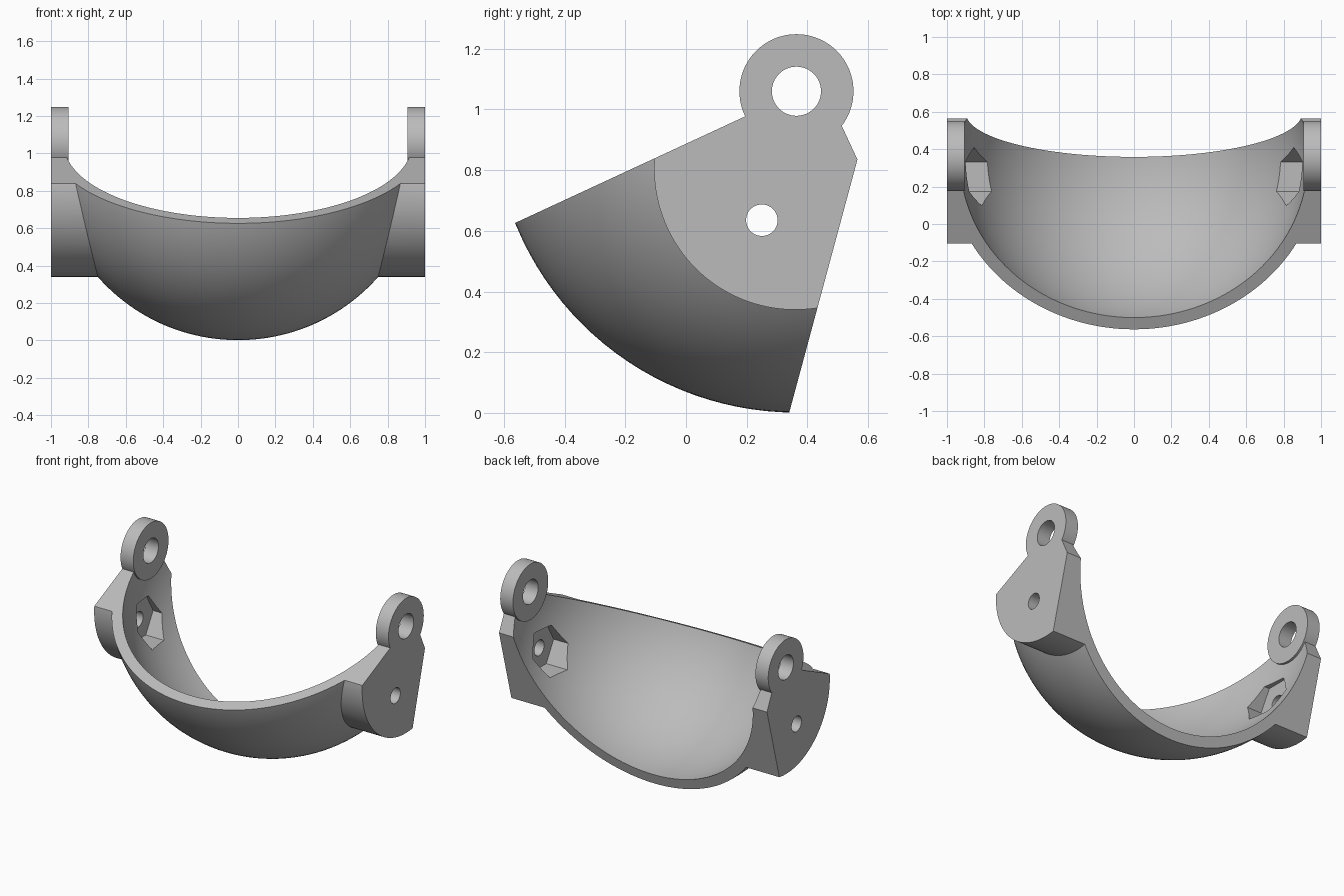
import bpy
import math
from mathutils import Vector

cube = bpy.data.objects.get("Cube")
if cube:
    bpy.data.objects.remove(cube, do_unlink=True)

grey = bpy.data.materials.new("plain grey")
grey.use_nodes = True
grey.diffuse_color = (0.5, 0.5, 0.5, 1)
grey.node_tree.nodes["Principled BSDF"].inputs["Base Color"].default_value = (0.5, 0.5, 0.5, 1)

CENTER = (0, 0.363, 1.0)


def finish(name):
    ob = bpy.context.object
    ob.name = name
    ob.data.materials.append(grey)
    bpy.ops.object.transform_apply(location=True, rotation=True, scale=True)
    return ob


def sphere(name, radius):
    """Sphere with its poles on the x axis."""
    bpy.ops.mesh.primitive_uv_sphere_add(segments=128, ring_count=80, radius=radius,
                                         location=CENTER, rotation=(0, math.pi / 2, 0))
    return finish(name)


def x_cylinder(name, x0, x1, y, z, radius, sides=96):
    """Cylinder or prism running along x between x0 and x1."""
    bpy.ops.mesh.primitive_cylinder_add(vertices=sides, radius=radius, depth=abs(x1 - x0),
                                        location=((x0 + x1) / 2, y, z),
                                        rotation=(0, math.pi / 2, 0))
    return finish(name)


def x_prism(name, profile, half):
    """Extrude a (y, z) profile along x."""
    n = len(profile)
    verts = [Vector((x, y, z)) for x in (-half, half) for y, z in profile]
    faces = [list(range(n))[::-1], list(range(n, 2 * n))]
    faces += [(i, (i + 1) % n, n + (i + 1) % n, n + i) for i in range(n)]
    mesh = bpy.data.meshes.new(name)
    mesh.from_pydata(verts, [], faces)
    mesh.materials.append(grey)
    ob = bpy.data.objects.new(name, mesh)
    bpy.context.collection.objects.link(ob)
    # make the normals point outward
    bpy.context.view_layer.objects.active = ob
    bpy.ops.object.select_all(action="DESELECT")
    ob.select_set(True)
    bpy.ops.object.mode_set(mode="EDIT")
    bpy.ops.mesh.select_all(action="SELECT")
    bpy.ops.mesh.normals_make_consistent(inside=False)
    bpy.ops.object.mode_set(mode="OBJECT")
    return ob


def combine(target, tool, operation):
    """Apply a boolean and discard the tool object."""
    bpy.ops.object.select_all(action="DESELECT")
    bpy.context.view_layer.objects.active = target
    target.select_set(True)
    mod = target.modifiers.new(operation.lower(), "BOOLEAN")
    mod.operation = operation
    mod.solver = "EXACT"
    mod.object = tool
    bpy.ops.object.modifier_apply(modifier=mod.name)
    bpy.data.objects.remove(tool, do_unlink=True)


# Bowl with a round mounting boss on each side
shell = sphere("curved_shell", 0.999)
for side in (-1, 1):
    boss = x_cylinder("side_boss", side * 0.5, side, 0.36, 0.805, 0.465, 128)
    combine(shell, boss, "UNION")
combine(shell, sphere("hollow", 0.93), "DIFFERENCE")

# Slanted rim, back plane and clipped upper corner
wedge = [(-0.9, 0.47), (0.445, 1.093), (0.565, 0.835), (0.286, -0.2), (-0.9, -0.2)]
combine(shell, x_prism("wedge", wedge, 1.3), "INTERSECT")

for side in (-1, 1):
    # Pivot ear and its hole
    ear = x_cylinder("pivot_ear", side * 0.905, side, 0.364, 1.06, 0.188)
    combine(shell, ear, "UNION")
    hole = x_cylinder("pivot_hole", side * 0.8, side * 1.2, 0.364, 1.06, 0.081, 64)
    combine(shell, hole, "DIFFERENCE")
    # Screw hole with a hexagonal nut pocket on the inside
    screw = x_cylinder("screw_hole", side * 0.6, side * 1.2, 0.25, 0.635, 0.052, 48)
    combine(shell, screw, "DIFFERENCE")
    pocket = x_cylinder("nut_pocket", side * 0.6, side * 0.92, 0.253, 0.635, 0.156, 6)
    combine(shell, pocket, "DIFFERENCE")

bpy.ops.object.select_all(action="DESELECT")
bpy.context.view_layer.objects.active = shell
shell.select_set(True)
bpy.ops.object.shade_smooth_by_angle(angle=math.radians(25))
